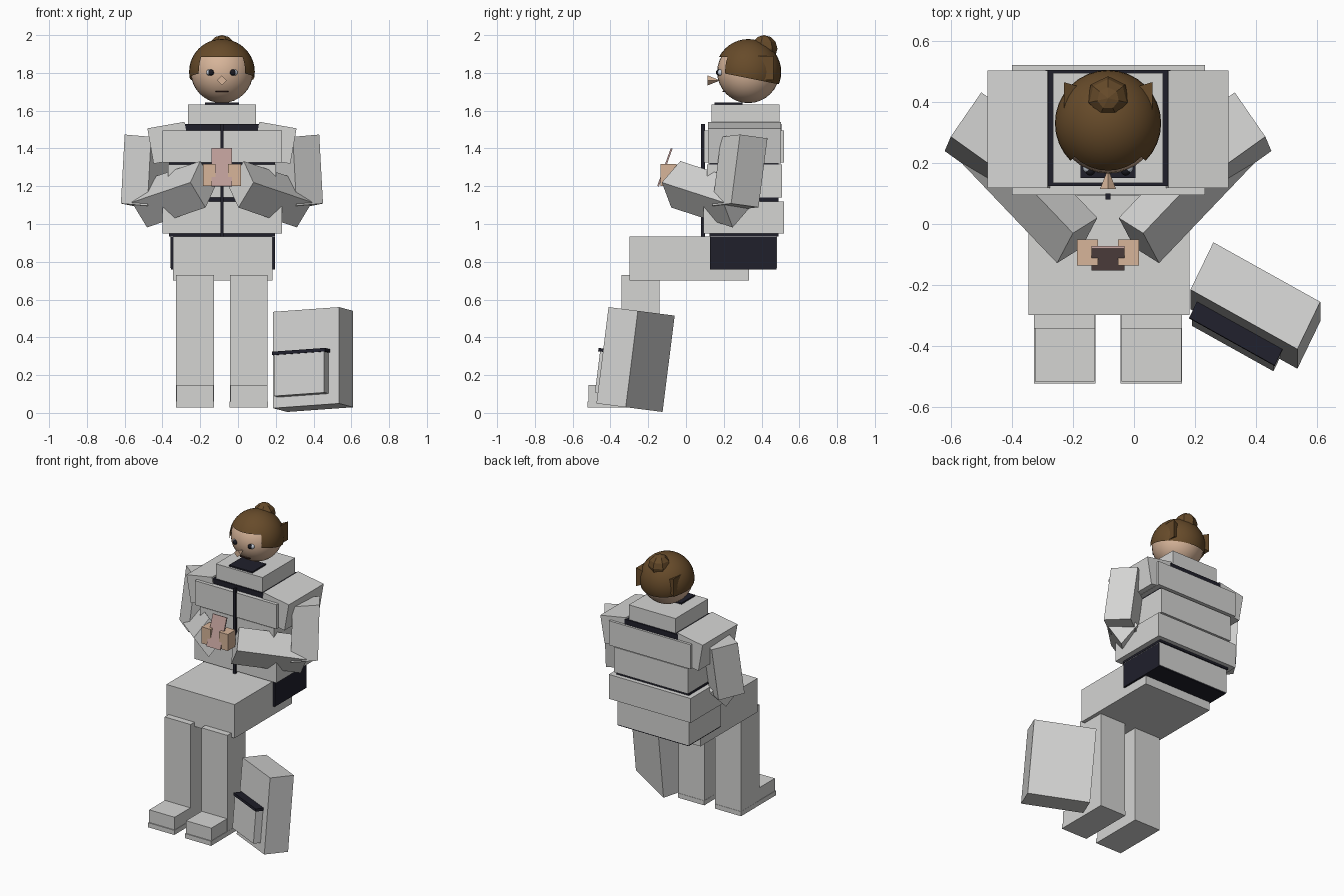
import bpy, bmesh, math
from mathutils import Vector, Matrix

if "Cube" in bpy.data.objects:
    bpy.data.objects.remove(bpy.data.objects["Cube"])

CX = -0.085  # figure's centre line


def mat(name, rgb):
    m = bpy.data.materials.new(name)
    m.diffuse_color = (*rgb, 1)
    m.use_nodes = True
    m.node_tree.nodes["Principled BSDF"].inputs["Base Color"].default_value = m.diffuse_color
    return m


GREY = mat("light_grey", (0.66, 0.66, 0.65))
DARK = mat("navy_black", (0.014, 0.014, 0.024))
SKIN = mat("skin", (0.68, 0.46, 0.32))
HAIR = mat("brown_hair", (0.135, 0.07, 0.023))
PHONE = mat("dusty_pink", (0.50, 0.33, 0.31))
BLACK = mat("eye_black", (0.01, 0.01, 0.015))
WHITE = mat("eye_white", (0.6, 0.66, 0.75))
MOUTH = mat("mouth_brown", (0.06, 0.025, 0.02))


def finish(bm, name, material, smooth=False):
    bmesh.ops.recalc_face_normals(bm, faces=bm.faces)
    me = bpy.data.meshes.new(name)
    for f in bm.faces:
        f.smooth = smooth
    bm.to_mesh(me)
    bm.free()
    me.materials.append(material)
    ob = bpy.data.objects.new(name, me)
    bpy.context.collection.objects.link(ob)
    return ob


def skew_box(name, c, ex, ey, ez, material):
    """Box from its centre and three full edge vectors."""
    bm = bmesh.new()
    bmesh.ops.create_cube(bm, size=1)
    m = Matrix((ex, ey, ez)).transposed().to_4x4()
    bmesh.ops.transform(bm, matrix=Matrix.Translation(c) @ m, verts=bm.verts)
    return finish(bm, name, material)


def box(name, x, y, z, material):
    c = [(a + b) / 2 for a, b in (x, y, z)]
    return skew_box(name, c, (x[1] - x[0], 0, 0), (0, y[1] - y[0], 0), (0, 0, z[1] - z[0]), material)


def mirrored(side, c, *vecs):
    """Reflect a centre and edge vectors across the centre line."""
    if side > 0:
        return (c, *vecs)
    return ((2 * CX - c[0], c[1], c[2]), *[(-v[0], v[1], v[2]) for v in vecs])


def ball(name, c, r, material, seg=32, rings=16, smooth=True):
    bm = bmesh.new()
    bmesh.ops.create_uvsphere(bm, u_segments=seg, v_segments=rings, radius=r)
    bmesh.ops.translate(bm, vec=c, verts=bm.verts)
    return finish(bm, name, material, smooth)


def cone(name, c, r1, r2, depth, rot, scale, material):
    bm = bmesh.new()
    bmesh.ops.create_cone(bm, cap_ends=True, segments=4, radius1=r1, radius2=r2, depth=depth)
    bmesh.ops.transform(bm, matrix=Matrix.Translation(c) @ Matrix.Diagonal((*scale, 1)) @ rot,
                        verts=bm.verts)
    return finish(bm, name, material)


# Padded jacket: three quilted tiers over a dark core
box("jacket_core", (CX - .28, CX + .28), (.125, .49), (.935, 1.50), DARK)
box("jacket_top_tier", (-.40, .232), (.095, .52), (1.325, 1.495), GREY)
box("jacket_mid_tier", (-.37, .20), (.11, .508), (1.14, 1.315), GREY)
box("jacket_low_tier", (-.40, .232), (.092, .52), (.95, 1.12), GREY)
box("zip", (CX - .008, CX + .008), (.08, .10), (.935, 1.53), DARK)
box("collar_trim", (CX - .205, CX + .205), (.125, .505), (1.49, 1.53), DARK)
box("collar", (CX - .18, CX + .18), (.135, .495), (1.51, 1.633), GREY)
box("neck_trim", (CX - .09, CX + .09), (.15, .30), (1.62, 1.643), DARK)

# Hips and lap
box("hips", (-.36, .192), (.13, .482), (.767, .935), GREY)
box("hip_lining", (-.355, .195), (.128, .479), (.76, .93), DARK)
box("lap", (-.345, .182), (-.298, .333), (.70, .935), GREY)

for side, tag in ((-1, "left"), (1, "right")):
    # Sloping shoulder pad
    a = math.radians(10)
    c, ex, ey, ez = mirrored(side, (.195, .31, 1.43), (.2 * math.cos(a), 0, -.2 * math.sin(a)),
                             (0, .385, 0), (.19 * math.sin(a), 0, .19 * math.cos(a)))
    skew_box(tag + "_shoulder", c, ex, ey, ez, GREY)
    # Upper arm hanging, turned outwards
    c, ex, ey, ez = mirrored(side, (.32, .285, 1.275), (.14, .10, .012), (-.10, .145, -.02),
                             (-.02, .047, .365))
    skew_box(tag + "_upper_arm", c, ex, ey, ez, GREY)
    # Forearm reaching inwards to the hands
    wrist, reach = Vector((.016, -.054, 1.21)), Vector((.31, .325, -.105))
    c, ex, ey, ez = mirrored(side, wrist + reach / 2, (.052, -.098, -.113), (-.08, .05, -.133), reach)
    skew_box(tag + "_forearm", c, ex, ey, ez, GREY)
    # Hand
    c, ex, ey, ez = mirrored(side, (-.018, -.093, 1.26), (.068, 0, 0), (0, .085, 0), (0, 0, .115))
    skew_box(tag + "_hand", c, ex, ey, ez, SKIN)
    # Leg, shoe and sole
    x = CX + side * .142
    box(tag + "_leg", (x - .1, x + .1), (-.342, -.14), (.05, .73), GREY)
    box(tag + "_shoe", (x - .098, x + .098), (-.515, -.143), (.055, .148), GREY)
    box(tag + "_sole", (x - .101, x + .101), (-.522, -.138), (.028, .06), GREY)
    # Eye: white behind a dark pupil
    ball(tag + "_eye_white", (CX + side * .066, .184, 1.802), .017, WHITE, 12, 8)
    ball(tag + "_pupil", (CX + side * .058, .174, 1.802), .016, BLACK, 12, 8)
    # Hair bow loop, flaring outwards
    cone(tag + "_bow_loop", (CX + side * .085, .42, 1.825), .02, .09, .12,
         Matrix.Rotation(side * math.pi / 2, 4, 'Y') @ Matrix.Rotation(math.pi / 4, 4, 'Z'),
         (1, .7, 1), HAIR)

# Phone leaning back between the hands
skew_box("phone", (CX, -.112, 1.30), (.108, 0, 0), (0, .009, -.003), (0, .072, .20), PHONE)

# Head and face
ball("head", (CX, .33, 1.805), .165, SKIN)
cone("nose", (CX, .143, 1.76), .026, .004, .056, Matrix.Rotation(-math.pi / 2, 4, 'X'), (1, 1, 1), SKIN)
box("mouth", (CX - .035, CX + .035), (.194, .22), (1.698, 1.705), MOUTH)

# Hair cap: sphere cut along a slanted line, opened over the face
bm = bmesh.new()
bmesh.ops.create_uvsphere(bm, u_segments=32, v_segments=20, radius=.174)
bmesh.ops.translate(bm, vec=(CX, .33, 1.805), verts=bm.verts)
bmesh.ops.bisect_plane(bm, geom=bm.verts[:] + bm.edges[:] + bm.faces[:], plane_co=(CX, .33, 1.772),
                       plane_no=(0, .2, 1), clear_inner=True)
face_gap = [f for f in bm.faces
            if f.calc_center_median().y < .26
            and abs(f.calc_center_median().x - CX) < .122
            and f.calc_center_median().z < 1.875]
bmesh.ops.delete(bm, geom=face_gap, context='FACES')
finish(bm, "hair_cap", HAIR, True)
ball("hair_bun", (CX, .412, 1.928), .072, HAIR, 7, 6, False)

# Leaning bag beside the legs
ex, ey, ez = Vector((.35, -.195, .025)), Vector((.075, .155, -.02)), Vector((0, .064, .51))
corner = Vector((.185, -.215, .535)) - ez  # front left bottom corner


def bag_part(name, u, v, w, material):
    mid = [(a + b) / 2 for a, b in (u, v, w)]
    skew_box(name, corner + ex * mid[0] + ey * mid[1] + ez * mid[2],
             ex * (u[1] - u[0]), ey * (v[1] - v[0]), ez * (w[1] - w[0]), material)


bag_part("bag", (0, 1), (0, 1), (0, 1), GREY)
bag_part("bag_pocket", (.08, .84), (-.3, .05), (.11, .54), GREY)
bag_part("bag_pocket_trim", (.06, .86), (-.34, .05), (.535, .57), DARK)
